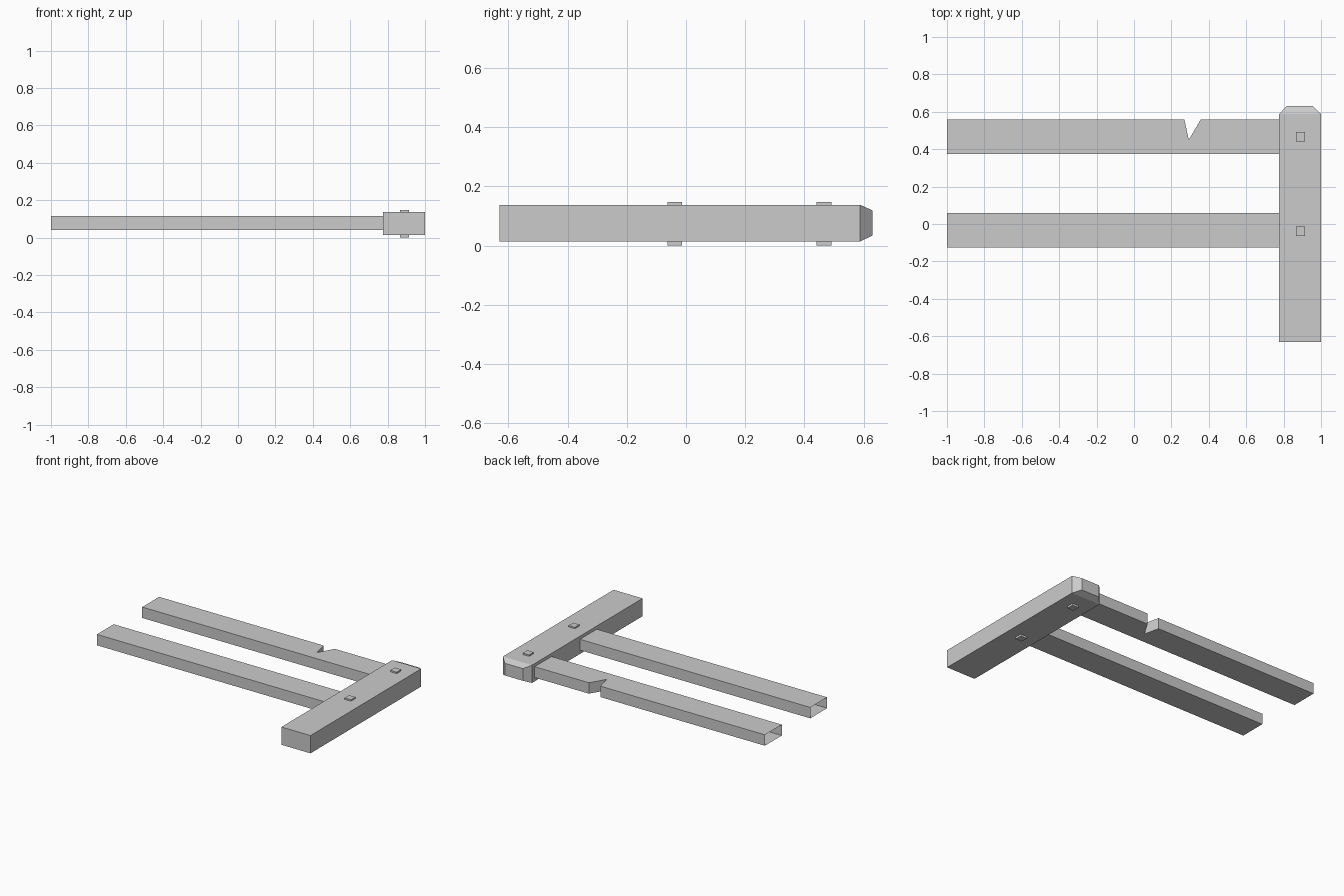
import bpy
import bmesh

cube = bpy.data.objects.get("Cube")
if cube:
    bpy.data.objects.remove(cube, do_unlink=True)

# Single plain grey
grey = bpy.data.materials.new("plain grey")
grey.use_nodes = True
grey.diffuse_color = (0.6, 0.6, 0.6, 1)
grey.node_tree.nodes["Principled BSDF"].inputs["Base Color"].default_value = (0.6, 0.6, 0.6, 1)


def finish(name, bm):
    mesh = bpy.data.meshes.new(name)
    bm.to_mesh(mesh)
    bm.free()
    mesh.materials.append(grey)
    obj = bpy.data.objects.new(name, mesh)
    bpy.context.collection.objects.link(obj)
    return obj


def prism(outline, z0, z1):
    """Closed solid: an outline in plan, raised from z0 to z1."""
    bm = bmesh.new()
    base = bm.faces.new([bm.verts.new((x, y, z0)) for x, y in outline])
    top = bmesh.ops.extrude_face_region(bm, geom=[base])["geom"]
    for v in top:
        if isinstance(v, bmesh.types.BMVert):
            v.co.z = z1
    bmesh.ops.recalc_face_normals(bm, faces=bm.faces)
    return bm


def rectangle(x0, x1, y0, y1):
    return [(x0, y0), (x1, y0), (x1, y1), (x0, y1)]


def rail(name, outline):
    """Hollow rail with both ends left open."""
    bm = prism(outline, 0.04, 0.116)
    bm.normal_update()
    ends = [f for f in bm.faces if abs(f.normal.x) > 0.99]
    bmesh.ops.delete(bm, geom=ends, context="FACES_ONLY")
    finish(name, bm)


# Post with a tapered tip at the back end
bm = prism(rectangle(0.776, 1.0, -0.63, 0.588), 0.014, 0.138)
bm.normal_update()
back = max(bm.faces, key=lambda f: f.normal.y)
tip = bmesh.ops.extrude_face_region(bm, geom=[back])["geom"]
bmesh.ops.delete(bm, geom=[back], context="FACES_ONLY")
for v in tip:
    if isinstance(v, bmesh.types.BMVert):
        v.co.x = 0.816 if v.co.x < 0.9 else 0.956
        v.co.z = 0.034 if v.co.z < 0.07 else 0.119
        v.co.y = 0.63
bmesh.ops.recalc_face_normals(bm, faces=bm.faces)
finish("post", bm)

# Two rails, the back one with a notch in its outer edge
rail("front_rail", rectangle(-1.0, 0.776, -0.126, 0.059))
notch = [(0.357, 0.559), (0.293, 0.45), (0.269, 0.559)]
corners = rectangle(-1.0, 0.776, 0.373, 0.559)
rail("back_rail", corners[:3] + notch + corners[3:])

# Square pegs through the post
for name, y in (("front_peg", -0.038), ("back_peg", 0.466)):
    finish(name, prism(rectangle(0.866, 0.915, y - 0.025, y + 0.025), 0.0, 0.148))
